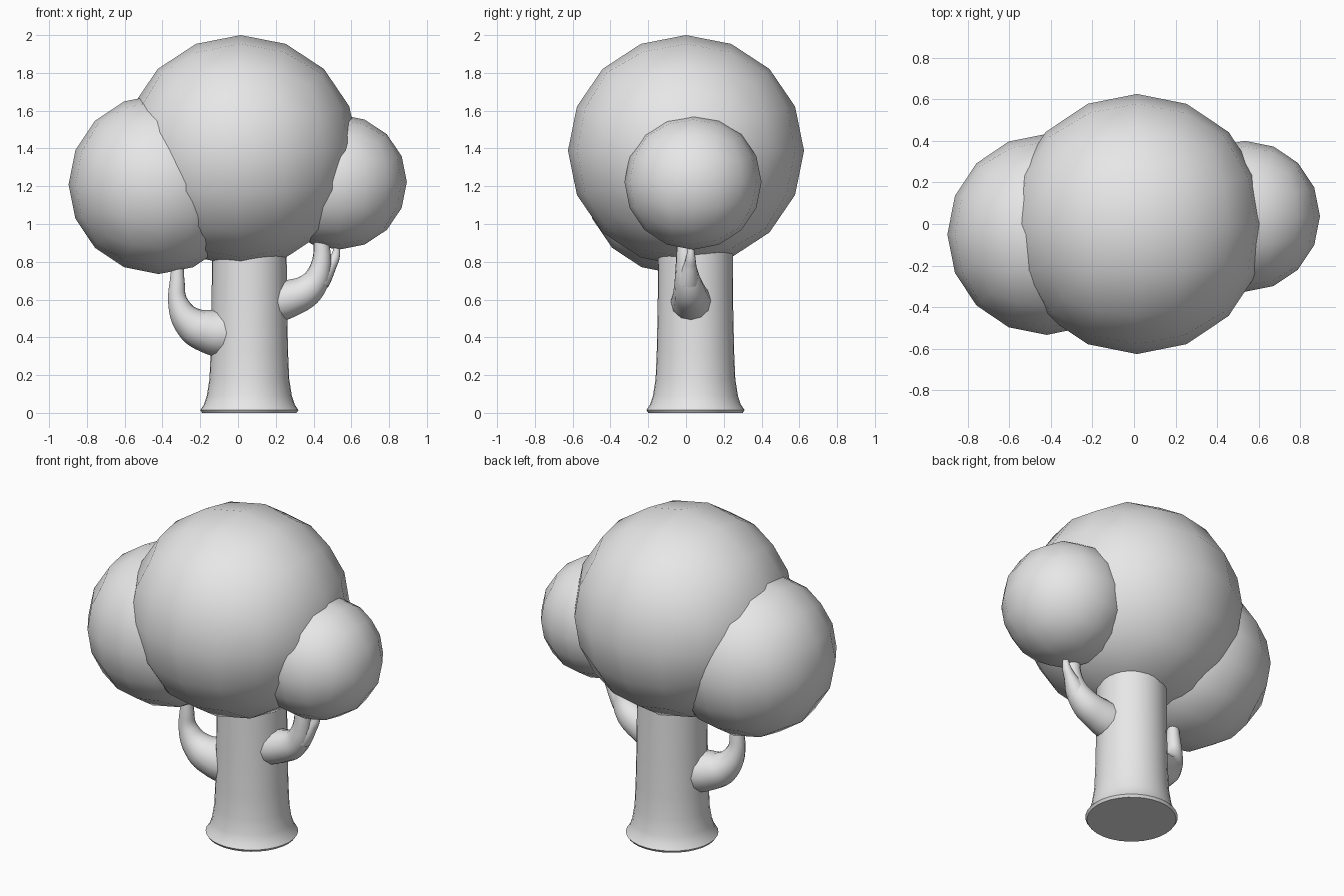
import bpy, bmesh, math
from mathutils import Vector

cube = bpy.data.objects.get("Cube")
if cube:
    bpy.data.objects.remove(cube, do_unlink=True)

# Single plain colour
grey = bpy.data.materials.new("plain_grey")
grey.use_nodes = True
colour = (0.8, 0.8, 0.8, 1.0)
grey.diffuse_color = colour
next(n for n in grey.node_tree.nodes
     if n.type == 'BSDF_PRINCIPLED').inputs["Base Color"].default_value = colour


def add_object(name, data):
    obj = bpy.data.objects.new(name, data)
    bpy.context.collection.objects.link(obj)
    data.materials.append(grey)
    return obj


def activate(obj):
    bpy.ops.object.select_all(action='DESELECT')
    obj.select_set(True)
    bpy.context.view_layer.objects.active = obj


def finish(name, bm, angle):
    bmesh.ops.recalc_face_normals(bm, faces=bm.faces)
    mesh = bpy.data.meshes.new(name)
    bm.to_mesh(mesh)
    bm.free()
    activate(add_object(name, mesh))
    bpy.ops.object.shade_smooth_by_angle(angle=math.radians(angle))


def leaf_ball(name, centre, radii):
    """Quad ball: a cube subdivided and pushed out to a sphere."""
    bm = bmesh.new()
    bmesh.ops.create_cube(bm, size=2)
    for _ in range(2):
        bmesh.ops.subdivide_edges(bm, edges=bm.edges[:], cuts=1, use_grid_fill=True)
        for v in bm.verts:
            v.co.normalize()
    for v in bm.verts:
        v.co = Vector(centre) + v.co * Vector(radii)
    finish(name, bm, 60)


def branch(name, points):
    """Smooth tapering tube through (x, y, z, radius) points."""
    curve = bpy.data.curves.new(name, 'CURVE')
    curve.dimensions = '3D'
    curve.bevel_depth = 1.0
    curve.bevel_resolution = 4
    curve.resolution_u = 6
    curve.use_fill_caps = True
    spline = curve.splines.new('BEZIER')
    spline.radius_interpolation = 'CARDINAL'
    spline.bezier_points.add(len(points) - 1)
    for p, (x, y, z, r) in zip(spline.bezier_points, points):
        p.co = (x, y, z)
        p.radius = r
        p.handle_left_type = p.handle_right_type = 'AUTO'
    activate(add_object(name, curve))
    bpy.ops.object.convert(target='MESH')
    bpy.ops.object.shade_smooth_by_angle(angle=math.radians(60))


# Crown
leaf_ball("crown_main", (0.015, 0.0, 1.388), (0.622, 0.625, 0.612))
leaf_ball("crown_right", (-0.42, -0.05, 1.21), (0.477, 0.483, 0.475))
leaf_ball("crown_left", (0.532, 0.037, 1.222), (0.362, 0.363, 0.358))

# Trunk with flared foot
profile = [(0, 0), (0.25, 0), (0.26, 0.015), (0.24, 0.045), (0.225, 0.09),
           (0.211, 0.18), (0.205, 0.32), (0.2, 0.55), (0.197, 0.92), (0, 0.92)]
bm = bmesh.new()
centre = Vector((0.06, 0.05, 0))
verts = [bm.verts.new(centre + Vector((r, 0, z))) for r, z in profile]
edges = [bm.edges.new(pair) for pair in zip(verts, verts[1:])]
bmesh.ops.spin(bm, geom=verts + edges, cent=centre, axis=(0, 0, 1),
               angle=math.tau, steps=32, use_duplicate=False)
bmesh.ops.remove_doubles(bm, verts=bm.verts, dist=0.0005)
finish("trunk", bm, 50)

# Branches
branch("branch_right", [(-0.04, 0.02, 0.42, 0.13), (-0.15, 0.0, 0.43, 0.118),
                        (-0.25, -0.02, 0.475, 0.092), (-0.316, -0.035, 0.58, 0.056),
                        (-0.322, -0.04, 0.7, 0.04), (-0.315, -0.04, 0.84, 0.03)])
branch("branch_left", [(0.14, 0.03, 0.58, 0.115), (0.27, 0.025, 0.605, 0.1),
                       (0.385, 0.015, 0.665, 0.08), (0.437, 0.0, 0.77, 0.056),
                       (0.44, -0.01, 0.95, 0.038)])
branch("twig_left", [(0.43, 0.01, 0.7, 0.06), (0.482, 0.02, 0.77, 0.038),
                     (0.516, 0.025, 0.83, 0.024), (0.522, 0.025, 0.9, 0.015)])
